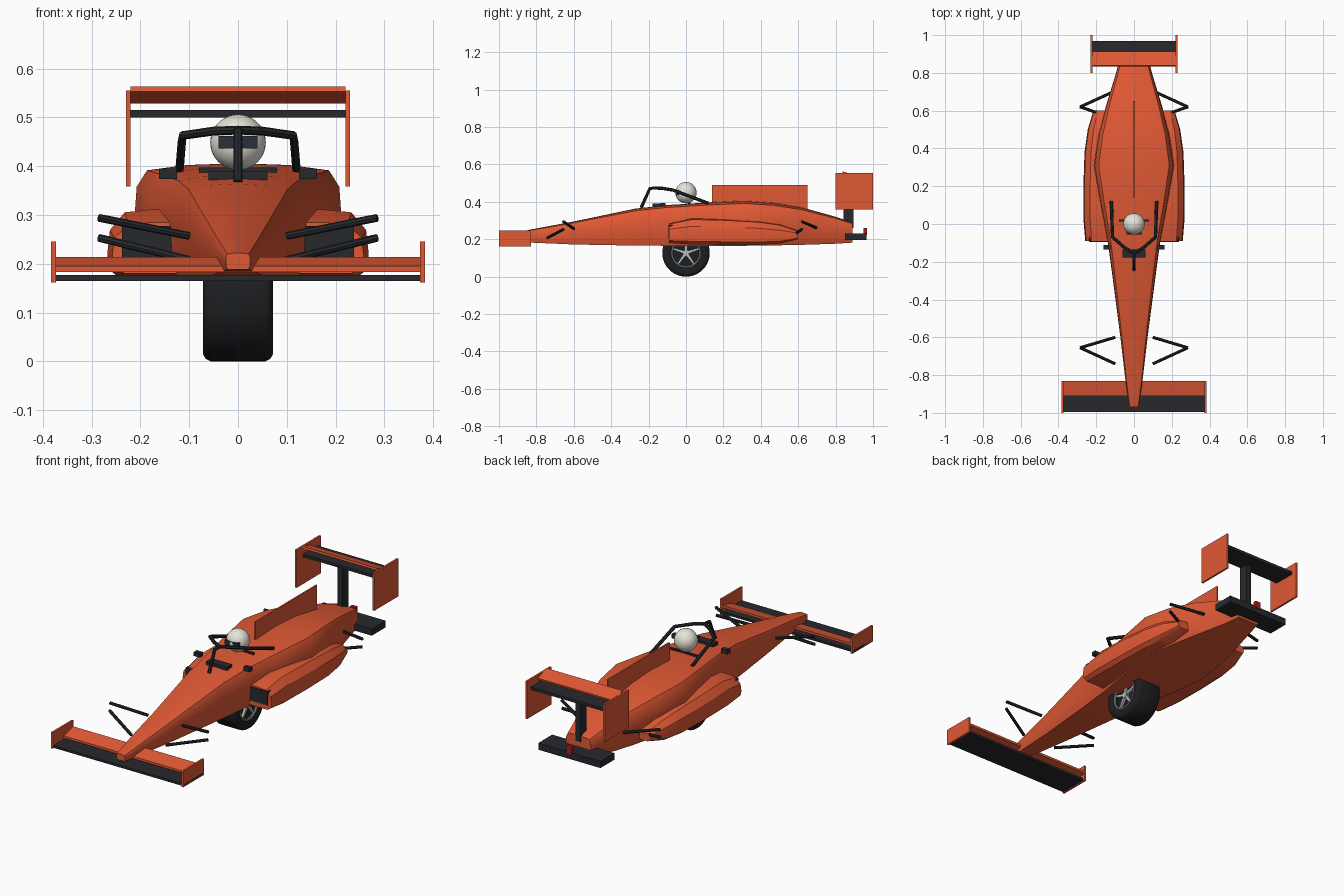
import bpy, bmesh, math
from mathutils import Vector

if "Cube" in bpy.data.objects:
    bpy.data.objects.remove(bpy.data.objects["Cube"])


def material(name, rgb):
    m = bpy.data.materials.new(name)
    m.diffuse_color = (*rgb, 1)
    m.use_nodes = True
    m.node_tree.nodes["Principled BSDF"].inputs["Base Color"].default_value = m.diffuse_color
    return m


ORANGE = material("orange paint", (0.75, 0.10, 0.035))
CARBON = material("carbon", (0.020, 0.022, 0.026))
RUBBER = material("rubber", (0.012, 0.013, 0.015))
WHITE = material("helmet white", (0.80, 0.77, 0.70))
GLASS = material("visor glass", (0.02, 0.03, 0.045))
METAL = material("rim metal", (0.50, 0.51, 0.53))
RED = material("light red", (0.45, 0.01, 0.015))


def activate(ob):
    bpy.ops.object.select_all(action='DESELECT')
    ob.select_set(True)
    bpy.context.view_layer.objects.active = ob


def finish(ob, mat, angle=None):
    ob.data.materials.append(mat)
    if angle:
        activate(ob)
        bpy.ops.object.shade_smooth_by_angle(angle=math.radians(angle))
    return ob


def loft(name, rings, mat, angle=None):
    """Skin a list of equal-length closed rings and cap both ends."""
    bm = bmesh.new()
    vr = [[bm.verts.new(p) for p in r] for r in rings]
    n = len(vr[0])
    for a, b in zip(vr, vr[1:]):
        for i in range(n):
            bm.faces.new((a[i], a[(i + 1) % n], b[(i + 1) % n], b[i]))
    bm.faces.new(vr[0])
    bm.faces.new(vr[-1][::-1])
    bmesh.ops.recalc_face_normals(bm, faces=bm.faces)
    me = bpy.data.meshes.new(name)
    bm.to_mesh(me)
    bm.free()
    ob = bpy.data.objects.new(name, me)
    bpy.context.collection.objects.link(ob)
    return finish(ob, mat, angle)


def box(name, x, y, z, mat):
    """Box from (min, max) ranges."""
    return loft(name, [[(x[0], v, z[0]), (x[1], v, z[0]), (x[1], v, z[1]), (x[0], v, z[1])]
                       for v in y], mat)


def prism(name, profile, half, mat):
    """Extrude a y-z profile across the car."""
    return loft(name, [[(s * half, y, z) for y, z in profile] for s in (-1, 1)], mat)


def tube(name, pts, r, mat):
    cu = bpy.data.curves.new(name, 'CURVE')
    cu.dimensions = '3D'
    cu.bevel_depth, cu.bevel_resolution, cu.use_fill_caps = r, 2, True
    sp = cu.splines.new('POLY')
    sp.points.add(len(pts) - 1)
    for p, c in zip(sp.points, pts):
        p.co = (*c, 1)
    ob = bpy.data.objects.new(name, cu)
    bpy.context.collection.objects.link(ob)
    activate(ob)
    bpy.ops.object.convert(target='MESH')
    return finish(bpy.context.object, mat, 40)


# Main body: y, half width, bottom, top
stations = [(-0.97, .025, .188, .222), (-0.83, .045, .182, .252), (-0.60, .072, .172, .295),
            (-0.27, .115, .166, .364), (-0.10, .138, .165, .383), (0.12, .18, .165, .397),
            (0.31, .212, .165, .406), (0.47, .188, .167, .395), (0.62, .150, .170, .370),
            (0.80, .095, .176, .320), (0.89, .072, .182, .290)]
half = [(0, 1), (.5, .985), (.88, .94), (.98, .80), (1, .55), (.97, .2), (.85, 0)]
section = half + [(-x, z) for x, z in half[:0:-1]]
loft("body", [[(w * u, y, b + (t - b) * v) for u, v in section]
              for y, w, b, t in stations], ORANGE, 28)

# Sidepods: y, outer x, bottom, top
pods = [(-0.09, .258, .180, .285), (0.03, .268, .172, .311), (0.20, .268, .170, .307),
        (0.38, .262, .170, .297), (0.50, .245, .176, .280), (0.60, .215, .200, .245)]
pod_half = [(0, 0), (.85, 0), (.97, .12), (1, .35), (.97, .7), (.80, .96), (.5, 1), (0, 1)]
for s, side in ((1, "right"), (-1, "left")):
    loft(f"sidepod_{side}", [[(s * (.09 + (w - .09) * u), y, b + (t - b) * v)
                              for u, v in pod_half] for y, w, b, t in pods], ORANGE, 30)
    box(f"air_inlet_{side}", sorted((s * .12, s * .238)), (-.094, -.07), (.205, .277), CARBON)
    box(f"mirror_{side}", sorted((s * .125, s * .162)), (-.135, -.11), (.374, .395), CARBON)
    # Suspension arms
    for i, (a, b) in enumerate([((.10, -.74, .208), (.285, -.655, .253)),
                                ((.10, -.60, .257), (.285, -.655, .294)),
                                ((.11, .70, .260), (.285, .62, .294)),
                                ((.11, .56, .212), (.285, .62, .253))]):
        tube(f"suspension_arm_{side}_{i}", [(s * a[0], *a[1:]), (s * b[0], *b[1:])], .008, CARBON)
    # Wing end plates
    box(f"front_end_plate_{side}", sorted((s * .373, s * .383)), (-1, -.83), (.162, .246), ORANGE)
    box(f"rear_end_plate_{side}", sorted((s * .220, s * .230)), (.80, 1), (.358, .555), ORANGE)
    # Halo side arms
    tube(f"halo_arm_{side}", [(0, -.155, .474), (s * .05, -.125, .472), (s * .113, -.07, .463),
                              (s * .115, -.04, .452), (s * .12, .12, .392)], .009, CARBON)

# Halo pillar and cockpit pieces
tube("halo_pillar", [(0, -.24, .368), (0, -.193, .472), (0, -.15, .474)], .009, CARBON)
box("cockpit_cowl", (-.06, .06), (-.178, -.135), (.372, .390), CARBON)
box("seat_back", (-.08, .08), (.012, .024), (.36, .397), CARBON)

# Driver helmet and visor
bpy.ops.mesh.primitive_uv_sphere_add(segments=32, ring_count=20, radius=.057,
                                     location=(0, 0, .449))
bpy.context.object.name = "helmet"
finish(bpy.context.object, WHITE, 40)
box("visor", (-.04, .04), (-.056, -.025), (.436, .462), GLASS)

# Engine cover fin
box("engine_fin", (-.004, .004), (.14, .65), (.36, .49), ORANGE)

# Front wing
box("front_wing_main", (-.383, .383), (-.995, -.84), (.165, .177), CARBON)
prism("front_wing_flap", [(-.91, .183), (-.83, .202), (-.83, .214), (-.91, .195)], .373, ORANGE)

# Rear wing, support, diffuser and light
box("rear_wing_main", (-.22, .22), (.85, .97), (.50, .515), CARBON)
prism("rear_wing_flap", [(.835, .553), (.91, .529), (.912, .539), (.838, .563)], .22, ORANGE)
box("rear_wing_pylon", (-.015, .015), (.843, .895), (.26, .505), CARBON)
box("diffuser", (-.18, .18), (.85, .965), (.195, .230), CARBON)
box("rear_light", (-.015, .015), (.948, .968), (.222, .260), RED)

# Wheel: tyre turned about the x axis, with spoked rim on both faces
CZ = .127


def circle(x, r, n=40):
    return [(x, r * math.cos(i * math.tau / n), CZ + r * math.sin(i * math.tau / n))
            for i in range(n)]


outer = [(.056, .127), (.066, .122), (.072, .112), (.072, .095), (.066, .080), (.045, .074)]
tyre = [(-x, r) for x, r in outer[::-1]] + outer
loft("tyre", [circle(x, r) for x, r in tyre], RUBBER, 35)
for s, side in ((1, "right"), (-1, "left")):
    bpy.ops.mesh.primitive_torus_add(major_radius=.075, minor_radius=.005, major_segments=40,
                                     minor_segments=8, location=(s * .062, 0, CZ),
                                     rotation=(0, math.pi / 2, 0))
    bpy.context.object.name = f"rim_{side}"
    finish(bpy.context.object, METAL, 40)
    loft(f"hub_{side}", [circle(s * .04, .016, 20), circle(s * .064, .016, 20)], METAL, 35)
    for k in range(5):
        a = math.pi / 2 + k * math.tau / 5
        d, t = Vector((0, math.cos(a), math.sin(a))), Vector((0, -math.sin(a), math.cos(a)))
        rings = [[Vector((s * x, 0, CZ)) + d * r + t * w for x, w in
                  ((.048, -h), (.060, -h), (.060, h), (.048, h))]
                 for r, h in ((.010, .008), (.074, .005))]
        loft(f"spoke_{side}_{k}", rings, METAL)
